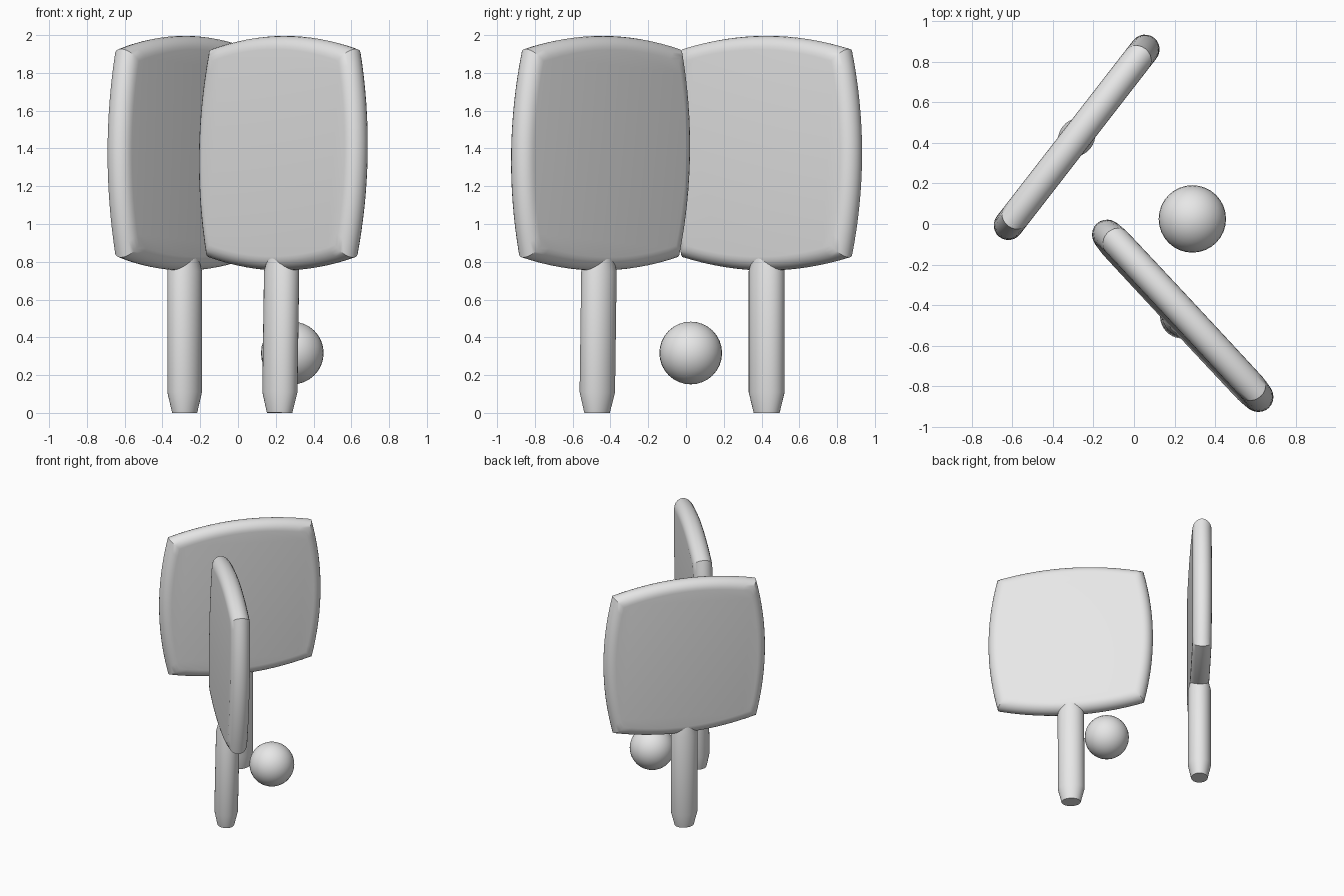
import bpy
import bmesh
from math import sin, cos, pi, radians
from mathutils import Matrix, Vector

cube = bpy.data.objects.get("Cube")
if cube:
    bpy.data.objects.remove(cube, do_unlink=True)

# One plain grey for everything
grey = bpy.data.materials.new("plain grey")
grey.use_nodes = True
colour = (0.8, 0.8, 0.8, 1)
grey.diffuse_color = colour
grey.node_tree.nodes["Principled BSDF"].inputs["Base Color"].default_value = colour


def finish(name, bm, matrix, angle):
    bmesh.ops.recalc_face_normals(bm, faces=bm.faces)
    mesh = bpy.data.meshes.new(name)
    bm.to_mesh(mesh)
    bm.free()
    mesh.materials.append(grey)
    obj = bpy.data.objects.new(name, mesh)
    bpy.context.collection.objects.link(obj)
    obj.matrix_world = matrix
    bpy.ops.object.select_all(action="DESELECT")
    obj.select_set(True)
    bpy.context.view_layer.objects.active = obj
    bpy.ops.object.shade_smooth_by_angle(angle=radians(angle))


def loft(rings):
    """Skin a stack of closed rings and cap both ends."""
    bm = bmesh.new()
    loops = [[bm.verts.new(p) for p in ring] for ring in rings]
    for a, b in zip(loops, loops[1:]):
        for i in range(len(a)):
            j = (i + 1) % len(a)
            bm.faces.new((a[i], a[j], b[j], b[i]))
    bm.faces.new(loops[0])
    bm.faces.new(loops[-1])
    return bm


# Bulging square outline of a blade, four bowed sides with sharp corners
HALF, CORNER, THICK, STEPS = 0.621, 0.552, 0.0725, 16
outline = []
for side in range(4):
    turn = Matrix.Rotation(side * pi / 2, 3, "Y")
    for i in range(STEPS):
        u = 2 * i / STEPS - 1
        outline.append(turn @ Vector((u * CORNER, 0, HALF - (HALF - CORNER) * u * u)))


def blade(name, matrix):
    # Half-round rim from one flat face to the other
    rings = []
    for i in range(13):
        a = -pi / 2 + pi * i / 12
        scale = 1 - THICK * (1 - cos(a)) / HALF
        rings.append([p * scale + Vector((0, THICK * sin(a), 1.375)) for p in outline])
    finish(name, loft(rings), matrix, 30)


def handle(name, matrix):
    # Oval grip, tapered at both ends, its top sunk into the blade
    rings = []
    for z, s in ((0, 0.72), (0.11, 1), (0.75, 1), (0.87, 0.68)):
        rings.append([(0.1 * s * cos(t), 0.087 * s * sin(t), z)
                      for t in (2 * pi * k / 32 for k in range(32))])
    finish(name, loft(rings), matrix, 30)


# Two paddles: position of the foot, turn about z, lean
for name, x, y, turn, lean in (("front", 0.22, -0.471, -47, -0.02),
                               ("back", -0.2825, 0.427, 52.2, 0)):
    place = (Matrix.Translation((x, y, 0))
             @ Matrix.Rotation(radians(turn), 4, "Z") @ Matrix.Rotation(lean, 4, "X"))
    blade(name + "_paddle_blade", place)
    handle(name + "_paddle_handle", place)

# Ball
bm = bmesh.new()
bmesh.ops.create_uvsphere(bm, u_segments=32, v_segments=16, radius=0.166)
finish("ball", bm, Matrix.Translation((0.2875, 0.025, 0.317)), 60)
